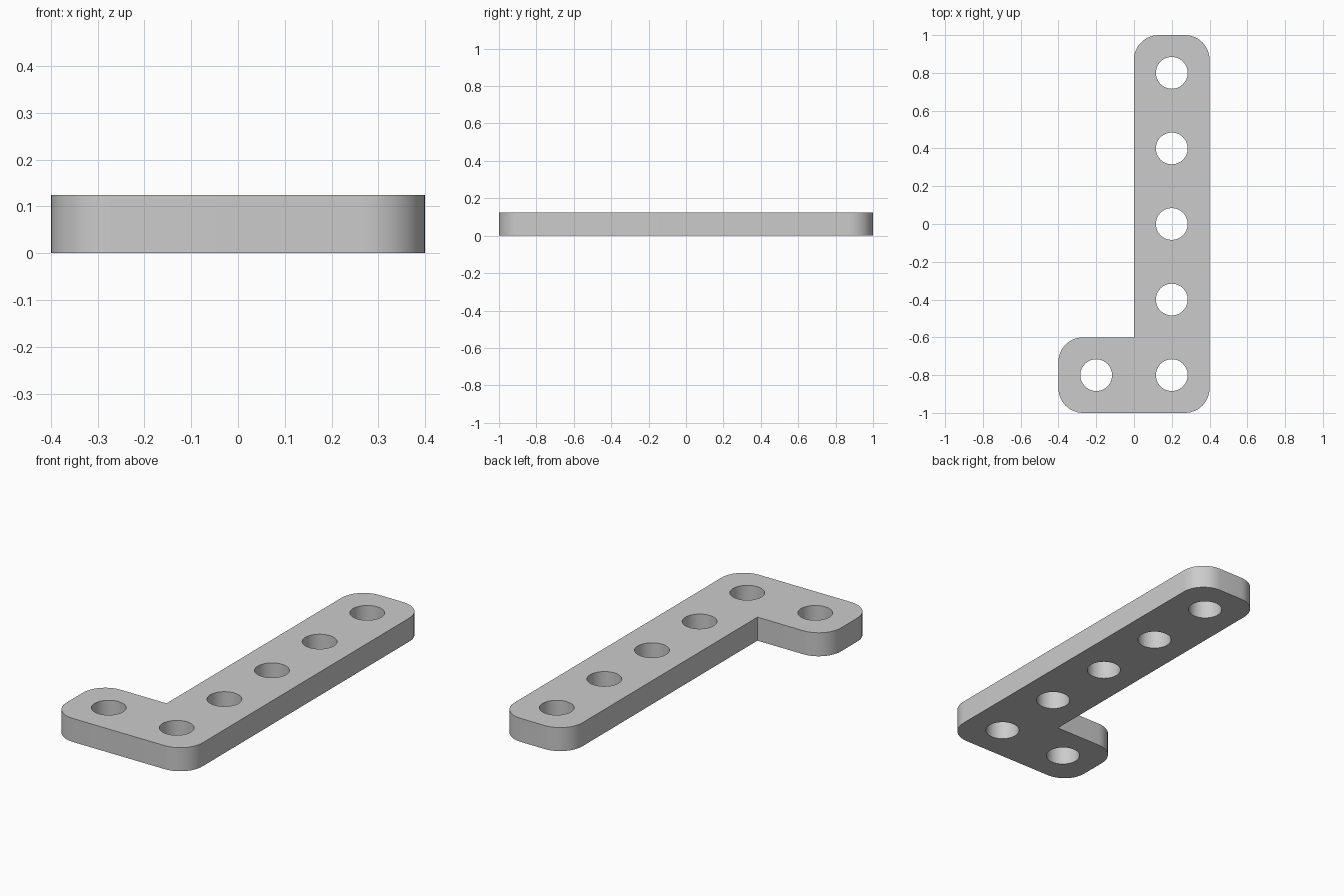
import bpy
import bmesh
from math import sin, cos, pi, radians

cube = bpy.data.objects.get("Cube")
if cube:
    bpy.data.objects.remove(cube, do_unlink=True)

THICK = 0.125
CORNER = 0.13
HOLE = 0.084
STEPS = 12

grey = bpy.data.materials.new("light grey")
grey.use_nodes = True
colour = (0.6, 0.6, 0.6, 1)
grey.diffuse_color = colour
grey.node_tree.nodes["Principled BSDF"].inputs["Base Color"].default_value = colour


def make_object(name, bm):
    bmesh.ops.recalc_face_normals(bm, faces=bm.faces)
    mesh = bpy.data.meshes.new(name)
    bm.to_mesh(mesh)
    bm.free()
    mesh.materials.append(grey)
    obj = bpy.data.objects.new(name, mesh)
    bpy.context.collection.objects.link(obj)
    return obj


def arc(x, y, start):
    """Quarter-circle corner, counter-clockwise from a start angle."""
    angles = [radians(start) + pi / 2 * i / STEPS for i in range(STEPS + 1)]
    return [(x + CORNER * cos(a), y + CORNER * sin(a)) for a in angles]


# L-shaped outline with rounded outer corners and a sharp inner corner
r = CORNER
outline = (arc(-0.4 + r, -1 + r, 180) + arc(0.4 - r, -1 + r, 270)
           + arc(0.4 - r, 1 - r, 0) + arc(r, 1 - r, 90)
           + [(0, -0.6)] + arc(-0.4 + r, -0.6 - r, 90))
bm = bmesh.new()
face = bm.faces.new([bm.verts.new((x, y, 0)) for x, y in outline])
new = bmesh.ops.extrude_face_region(bm, geom=[face])["geom"]
bmesh.ops.translate(bm, vec=(0, 0, THICK),
                    verts=[v for v in new if isinstance(v, bmesh.types.BMVert)])
plate = make_object("angle_bracket", bm)

# Round through holes: five along the arm, one in the foot
centres = [(0.2, -0.8 + 0.4 * i) for i in range(5)] + [(-0.2, -0.8)]
bm = bmesh.new()
for x, y in centres:
    pin = bmesh.ops.create_cone(bm, cap_ends=True, segments=48, radius1=HOLE,
                                radius2=HOLE, depth=THICK * 2)
    bmesh.ops.translate(bm, vec=(x, y, THICK / 2), verts=pin["verts"])
cutter = make_object("hole_cutter", bm)
cutter.hide_render = True

cut = plate.modifiers.new("holes", 'BOOLEAN')
cut.operation = 'DIFFERENCE'
cut.solver = 'EXACT'
cut.object = cutter
bpy.ops.object.select_all(action='DESELECT')
plate.select_set(True)
bpy.context.view_layer.objects.active = plate
bpy.ops.object.modifier_apply(modifier=cut.name)
bpy.data.objects.remove(cutter, do_unlink=True)

# Smooth curved walls, crisp rims
bpy.ops.object.shade_smooth_by_angle(angle=radians(30))
